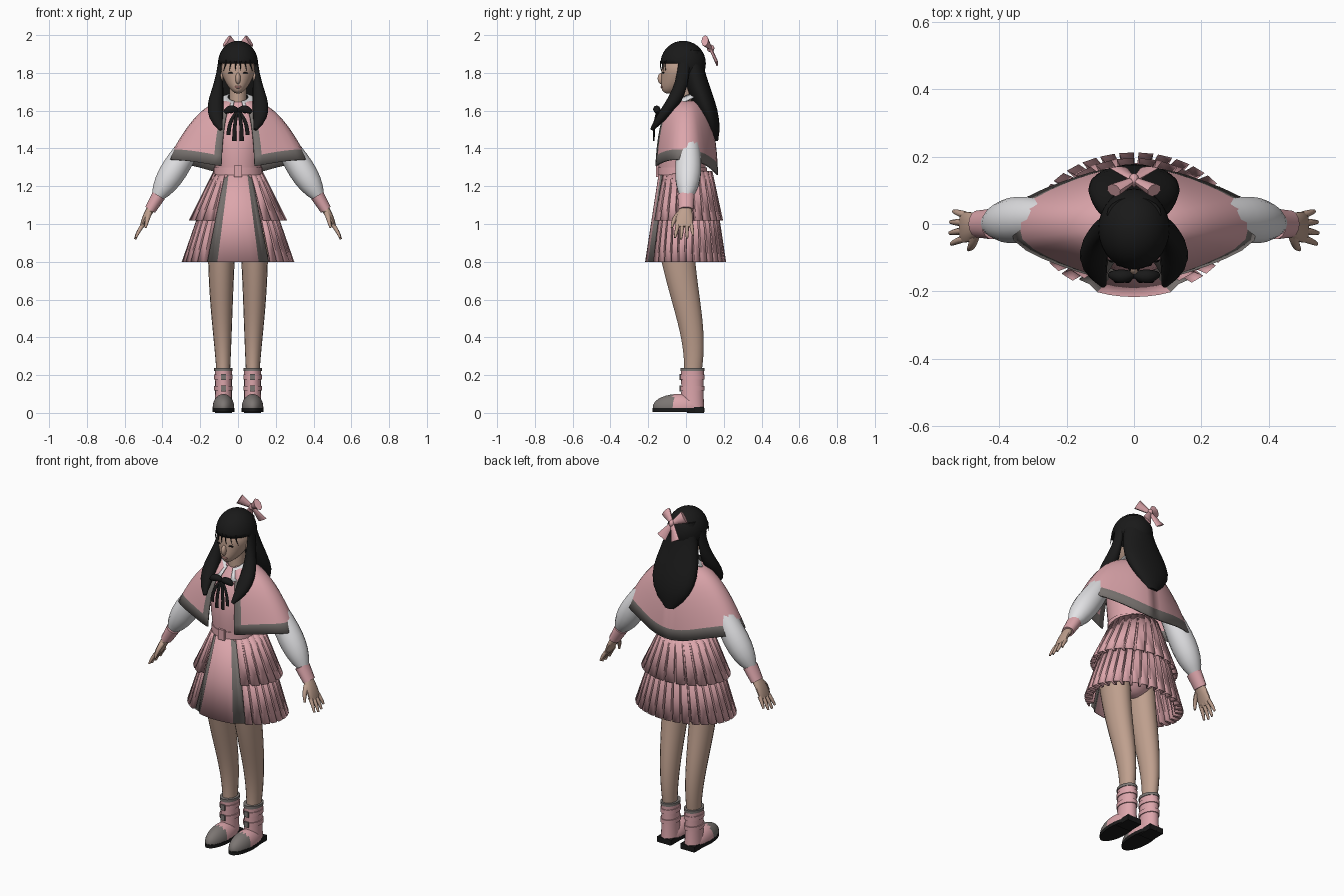
import bpy, bmesh, math
from math import sin, cos, pi, radians
from mathutils import Vector, Matrix

default = bpy.data.objects.get("Cube")
if default:
    bpy.data.objects.remove(default)


def material(name, *rgb):
    mat = bpy.data.materials.new(name)
    mat.use_nodes = True
    mat.diffuse_color = (*rgb, 1)
    mat.node_tree.nodes["Principled BSDF"].inputs["Base Color"].default_value = (*rgb, 1)
    return mat


pink = material("rose pink", .72, .38, .41)
grey = material("warm grey", .2, .18, .17)
skin = material("skin", .52, .35, .27)
black = material("black", .01, .01, .01)
white = material("white", .76, .76, .78)
lip = material("lip", .36, .17, .15)


def finish(bm, name, mats, mirror=False, thickness=0, angle=45):
    bmesh.ops.recalc_face_normals(bm, faces=bm.faces)
    mesh = bpy.data.meshes.new(name)
    bm.to_mesh(mesh)
    bm.free()
    part = bpy.data.objects.new(name, mesh)
    bpy.context.collection.objects.link(part)
    for mat in mats:
        mesh.materials.append(mat)
    if thickness:
        part.modifiers.new("thickness", "SOLIDIFY").thickness = thickness
    if mirror:
        part.modifiers.new("mirror", "MIRROR")
    bpy.ops.object.select_all(action="DESELECT")
    part.select_set(True)
    bpy.context.view_layer.objects.active = part
    bpy.ops.object.shade_smooth_by_angle(angle=radians(angle))


def loft(name, rings, *mats, closed=False, rule=None, **options):
    """Skin equal rings of points; rule(row, column) picks the material."""
    bm = bmesh.new()
    rows = [[bm.verts.new(point) for point in ring] for ring in rings]
    for i, (low, high) in enumerate(zip(rows, rows[1:])):
        for j in range(len(low) if closed else len(low) - 1):
            k = (j + 1) % len(low)
            face = bm.faces.new((low[j], low[k], high[k], high[j]))
            if rule:
                face.material_index = rule(i, j)
    if closed:
        bm.faces.new(rows[0])
        bm.faces.new(rows[-1])
    finish(bm, name, mats, **options)


def bezier(keys, t):
    while len(keys) > 1:
        keys = [a * (1 - t) + b * t for a, b in zip(keys, keys[1:])]
    return keys[0]


def tube(name, mat, path, widths, depths=None, steps=9, sides=14, mirror=True):
    """Sweep an oval along a curve; widths lie across x and z, depths along y."""
    path = [Vector(p) for p in path]
    rings = []
    for i in range(steps + 1):
        t = i / steps
        along = bezier([b - a for a, b in zip(path, path[1:])], t)
        across = along.cross(Vector((0, 1, 0))).normalized()
        deep = across.cross(along).normalized()
        across *= bezier(widths, t)
        deep *= bezier(depths or widths, t)
        turns = [2 * pi * k / sides for k in range(sides)]
        rings.append([bezier(path, t) + across * cos(a) + deep * sin(a) for a in turns])
    loft(name, rings, mat, closed=True, mirror=mirror)


def solid(name, mats, centre, size, kind="ball", warp=None, cut=None, rule=None, **options):
    """Ball, drum or box with half sizes; warp bends the unit form, cut removes faces."""
    bm = bmesh.new()
    if kind == "ball":
        bmesh.ops.create_uvsphere(bm, u_segments=28, v_segments=18, radius=1)
    elif kind == "drum":
        bmesh.ops.create_cone(bm, cap_ends=True, segments=28, radius1=1, radius2=1, depth=2)
    else:
        bmesh.ops.create_cube(bm, size=2)
    for v in bm.verts:
        if warp:
            warp(v.co)
    bm.transform(Matrix.LocRotScale(Vector(centre), None, Vector(size)))
    if cut:
        doomed = [f for f in bm.faces if cut(f.calc_center_median())]
        bmesh.ops.delete(bm, geom=doomed, context="FACES")
    if rule:
        for face in bm.faces:
            face.material_index = rule(face.calc_center_median())
    finish(bm, name, mats, **options)


# Head and face
def jaw(co):
    if co.z < 0:
        co.x *= 1 + co.z * .3
        co.y -= co.z * co.z * .6


solid("head", [skin], (0, -.03, 1.81), (.09, .1, .12), warp=jaw)
solid("neck", [skin], (0, -.01, 1.68), (.045, .05, .1), "drum")
solid("nose", [skin], (0, -.13, 1.77), (.014, .02, .03))
solid("ears", [skin], (.088, -.03, 1.78), (.01, .02, .03), mirror=True)
solid("eyelids", [black], (.036, -.12, 1.8), (.018, .006, .004), mirror=True)
solid("lips", [lip], (0, -.128, 1.725), (.02, .006, .007))

# Hair: crown opened over the face, back fall, front locks and fringe
hairline = 1.845
solid("hair_crown", [black], (0, -.015, 1.85), (.106, .12, .12), thickness=.01,
      cut=lambda c: c.y < -.035 and c.z < hairline)
tube("hair_back", black, [(0, .03, 1.92), (0, .03, 1.7), (0, .15, 1.6), (0, .15, 1.44)],
     widths=(.08, .1, .22, .03), depths=(.05, .07, .06, .02), sides=20, mirror=False)
tube("front_locks", black, [(.095, -.01, 1.86), (.1, -.02, 1.65), (.15, -.1, 1.62), (.09, -.18, 1.5)],
     widths=(.01, .03, .07, .01), depths=(.03, .04, .04, .01))
for i in range(3):
    x, y = .012 + .026 * i, .012 * i - .13
    tube("fringe_strands", black, [(x, y, hairline + .02), (x, y - .01, hairline), (x * 1.2, y, 1.81)],
         widths=(.006, .001), sides=6)

# Bow behind the crown
knot = (0, .13, 1.93)
solid("hair_bow_knot", [pink], knot, (.015, .02, .02))
tube("hair_bow_loops", pink, [knot, (.06, .1, 1.97)], widths=(.01, .035), depths=(.01, .02), steps=2, sides=8)
tube("hair_bow_tails", pink, [knot, (.045, .165, 1.85)], widths=(.01, .03), depths=(.01, .006), steps=2, sides=8)

# Bodice, belt and hips
waist = 1.28
tube("bodice", pink, [(0, -.02, 1.24), (0, -.03, 1.45), (0, 0, 1.65)],
     widths=(.12, .12, .2, .05), depths=(.12, .13, .15, .05), sides=24, mirror=False)
solid("belt", [pink], (0, -.02, waist), (.13, .13, .02), "drum")
solid("belt_buckle", [pink], (0, -.15, waist), (.02, .008, .03), "box")
solid("hips", [pink], (0, -.01, 1.05), (.15, .11, .2))


# Cape: oval hem widened over the arms, grey along hem and opening
def cape_point(angle, t):
    side, front = sin(angle), cos(angle)
    hem = Vector((.25 * side + .12 * side ** 6,
                  -.17 * math.copysign(abs(front) ** .7, front),
                  waist + .02 * front + .06 * side * side))
    neck = Vector((.065 * side, -.06 * front, 1.655))
    shoulder = neck.lerp(hem, .9 - .4 * side * side)
    shoulder.z = 1.61 + .04 * side
    return bezier([neck, shoulder, hem], t)


opening, columns = .36, 16
around = [opening + (pi - opening) * j / columns for j in range(columns + 1)]
down = [i / 11 for i in range(12)]
loft("cape", [[cape_point(angle, t) for angle in around] for t in down], pink, grey,
     mirror=True, thickness=.008, rule=lambda i, j: int(i == 10 or (j == 0 and i > 3)))

# Collar and neck ribbon
loft("collar", [[((.055 + .05 * t) * sin(a), -.015 - (.065 + .055 * t) * cos(a),
                  1.675 - .03 * t - (.025 + .035 * t) * cos(a)) for a in around]
                for t in (0, .5, 1)], white, mirror=True, thickness=.005)
tie = (0, -.15, 1.6)
tube("ribbon_loops", black, [tie, (.04, -.16, 1.62), (.07, -.15, 1.59)], widths=(.01, .03, .01), sides=8)
for x, low in ((.02, 1.44), (.05, 1.47)):
    tube("ribbon_tails", black, [tie, (x, -.17, 1.55), (x, -.17, low)],
         widths=(.008, .011), depths=(.005, .005), sides=6)


# Skirt: two pleated tiers open at the front over a flat panel with grey sides
def flare(angle, z, spread, scale=1.0):
    drop = waist - z
    return Vector((scale * (.13 + spread * drop) * sin(angle),
                   -scale * (.14 + spread * .43 * drop) * cos(angle), z))


def pleated(name, top, bottom, spread, gap, count):
    rings = []
    for z in (top, (top + bottom) / 2, bottom):
        fold = 1 - .25 * (waist - z) ** .7
        rings.append([flare(gap + (2 * pi - 2 * gap) * (i + part) / count, z, spread, scale)
                      for i in range(count)
                      for part, scale in ((0, 1), (.76, 1), (.8, fold), (.97, fold))])
    loft(name, rings, pink, thickness=.005, angle=25)


pleated("upper_skirt", waist, 1.02, spread=.5, gap=radians(31), count=20)
pleated("lower_skirt", 1.1, .8, spread=.35, gap=radians(35), count=26)
panel = range(-35, 36, 7)
loft("front_panel", [[flare(radians(a), z, .35, .95 if abs(a) > 21 else 1.02) for a in panel]
                     for z in (waist, 1.02, .8)],
     pink, grey, thickness=.005, angle=20, rule=lambda i, j: int(j < 2 or j > 7))

# Arms and hands
tube("sleeves", white, [(.2, .01, 1.5), (.33, .02, 1.3), (.43, 0, 1.14)], widths=(.05, .06, .1, .03))
tube("cuffs", pink, [(.42, 0, 1.15), (.465, 0, 1.075)], widths=(.037, .03), depths=(.046, .04), steps=2)
tube("palms", skin, [(.455, 0, 1.09), (.49, -.01, 1.04), (.51, -.01, .985)],
     widths=(.022, .02, .01), depths=(.03, .05, .045))
for i, reach in enumerate((.9, 1, .95, .75)):
    y = .023 * i - .042
    tube("fingers", skin, [(.5, y, 1), (.5 + .03 * reach, y * 1.2, 1 - .04 * reach),
                           (.5 + .045 * reach, y * 1.4, 1 - .08 * reach)],
         widths=(.011, .011, .006), steps=4, sides=8)
tube("thumbs", skin, [(.47, -.03, 1.06), (.48, -.07, 1.03), (.49, -.075, .98)],
     widths=(.015, .014, .006), steps=4, sides=8)

# Legs
tube("legs", skin, [(.085, -.06, .95), (.095, -.02, .6), (.08, .06, .45), (.078, .035, .2)],
     widths=(.075, .065, .05, .035), depths=(.1, .075, .065, .045), steps=14, sides=18)


# Ankle boots with grey toes, straps and dark soles
def flat_sole(co):
    co.z = max(co.z, -.3)


ankle, heel = .077, .034
solid("boot_feet", [pink, grey], (ankle, -.04, .03), (.057, .136, .07), mirror=True,
      warp=flat_sole, rule=lambda c: int(c.y < -.07))
tube("boot_shafts", pink, [(ankle, heel, .03), (ankle, heel, .235)],
     widths=(.046, .042, .046), depths=(.062, .056, .062), sides=20)
solid("boot_soles", [black], (ankle, -.04, .016), (.058, .138, .01), "drum", mirror=True)
solid("boot_heels", [black], (ankle, .05, .016), (.045, .046, .016), "box", mirror=True)
solid("boot_trims", [grey], (ankle, heel, .23), (.049, .064, .008), "drum", mirror=True)
for z in (.13, .19):
    solid("boot_straps", [pink], (ankle, heel, z), (.049, .065, .012), "drum", mirror=True)
    solid("strap_buckles", [grey], (ankle, heel - .065, z), (.014, .004, .016), "box", mirror=True)
